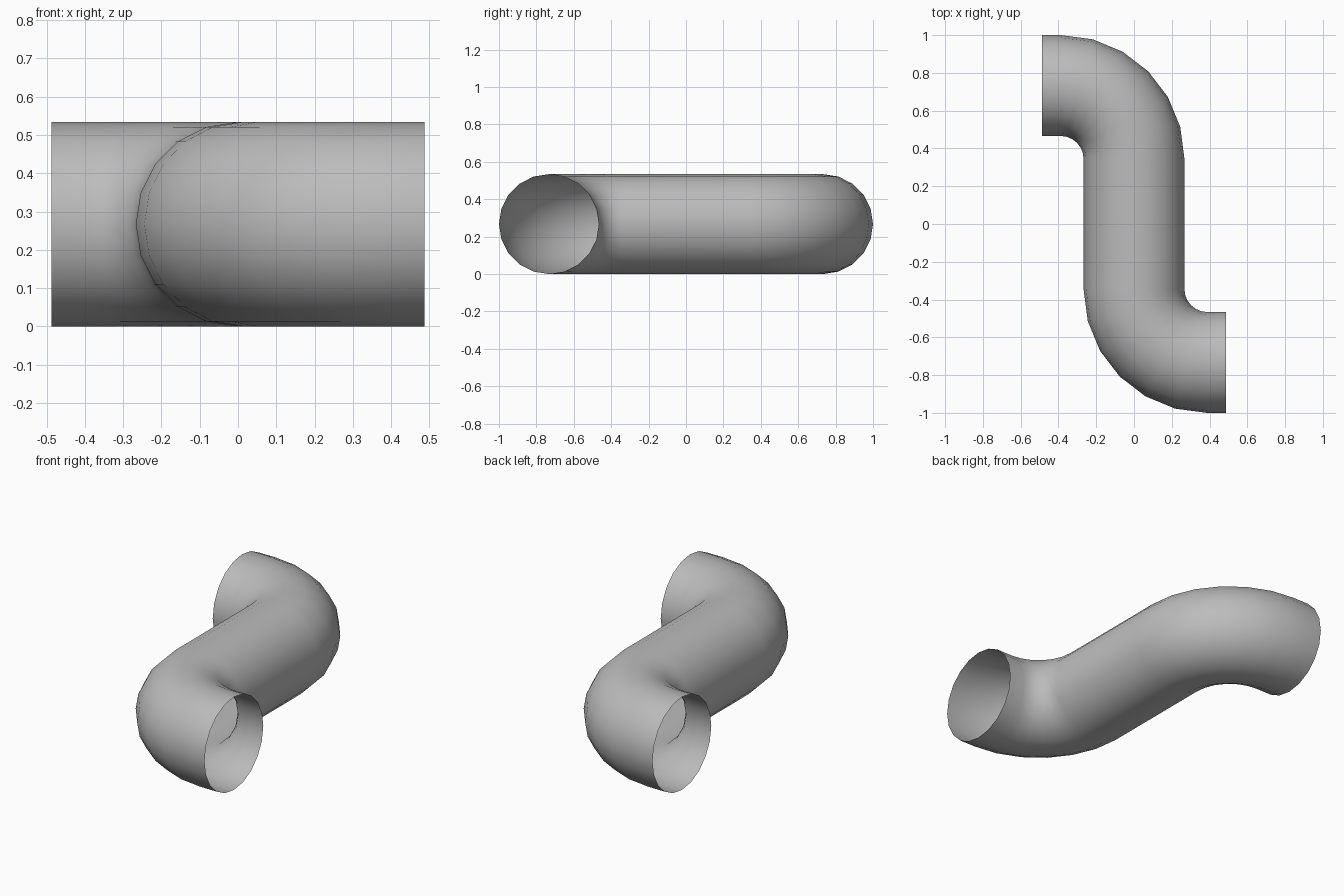
import bpy
import bmesh
from math import cos, sin, pi, radians
from mathutils import Vector

if "Cube" in bpy.data.objects:
    bpy.data.objects.remove(bpy.data.objects["Cube"], do_unlink=True)

PIPE_R = 0.267      # tube radius
BEND_R = 0.388      # centreline radius of each elbow
SIDES = 20
BEND_STEPS = 6
END_X = 0.487
BEND_Y = 0.345      # where the straight middle meets the elbows

# Grey material
grey = bpy.data.materials.new("grey")
grey.use_nodes = True
colour = (0.5, 0.5, 0.5, 1)
grey.diffuse_color = colour
bsdf = grey.node_tree.nodes["Principled BSDF"]
bsdf.inputs["Base Color"].default_value = colour
bsdf.inputs["Roughness"].default_value = 0.6

# Centreline: (point, outward direction) from the back end to the middle
up = Vector((0, 0, 1))
bend_centre = Vector((-BEND_R, BEND_Y, 0))
half = [(Vector((-END_X, BEND_Y + BEND_R, 0)), Vector((0, 1, 0)))]
for i in range(BEND_STEPS + 1):
    t = radians(90) * (1 - i / BEND_STEPS)
    out = Vector((cos(t), sin(t), 0))
    half.append((bend_centre + out * BEND_R, out))

# The other half is the same path turned half a revolution
path = half + [(-p, out) for p, out in reversed(half)]

# Sweep a ring along the path, leaving both ends open
bm = bmesh.new()
rings = []
for p, out in path:
    ring = []
    for k in range(SIDES):
        a = 2 * pi * k / SIDES
        offset = (out * cos(a) + up * sin(a)) * PIPE_R
        ring.append(bm.verts.new(p + offset + up * PIPE_R))
    rings.append(ring)
for r0, r1 in zip(rings, rings[1:]):
    for k in range(SIDES):
        n = (k + 1) % SIDES
        bm.faces.new((r0[k], r1[k], r1[n], r0[n]))

# Make the faces point away from the centreline
bm.normal_update()
first = bm.faces[:][0]
centre = path[0][0] + up * PIPE_R
if first.normal.dot(first.calc_center_median() - centre) < 0:
    bmesh.ops.reverse_faces(bm, faces=bm.faces[:])

mesh = bpy.data.meshes.new("bent_pipe")
bm.to_mesh(mesh)
bm.free()
mesh.materials.append(grey)
pipe = bpy.data.objects.new("bent_pipe", mesh)
bpy.context.collection.objects.link(pipe)
mesh.shade_smooth()
